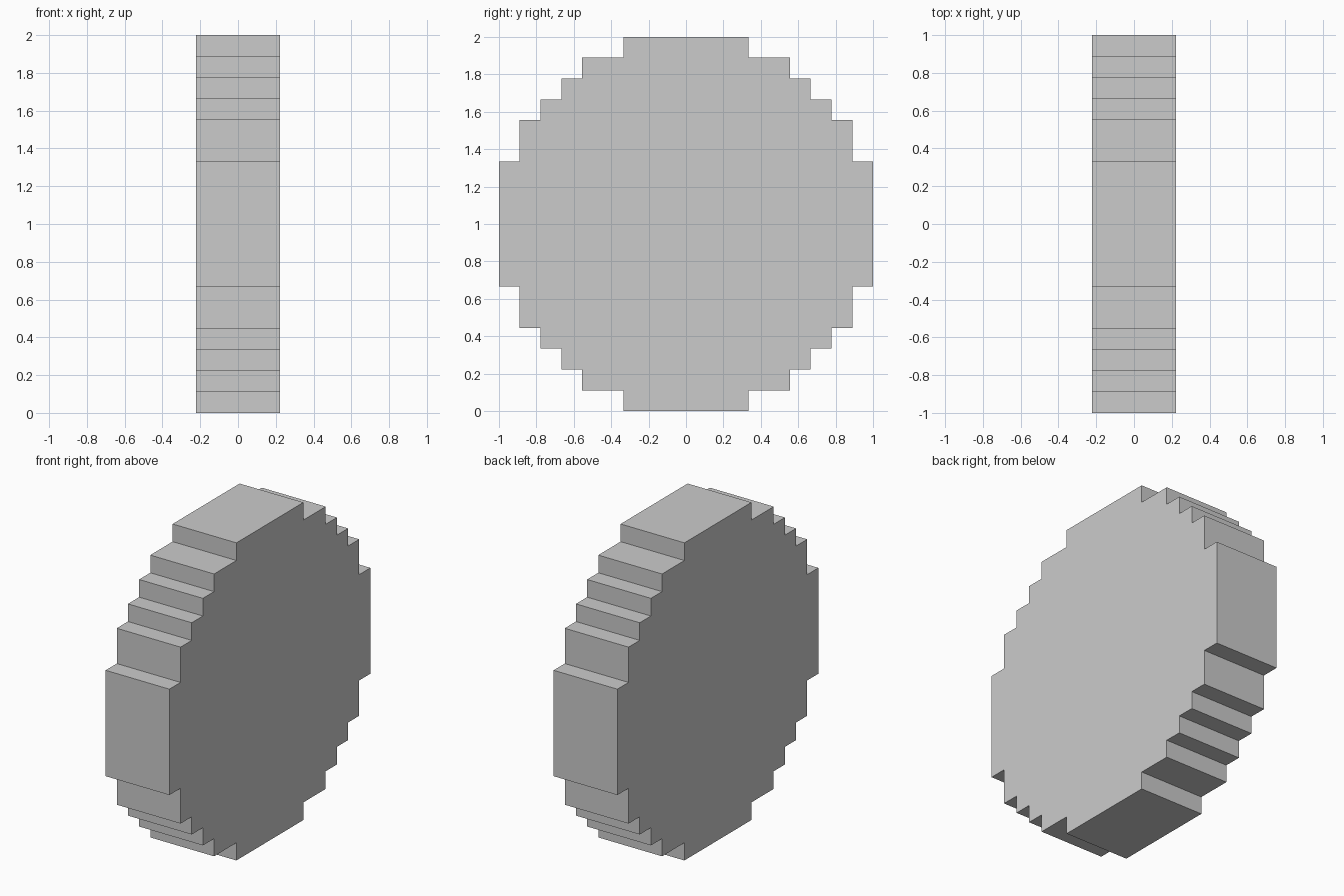
import bpy, bmesh

if "Cube" in bpy.data.objects:
    bpy.data.objects.remove(bpy.data.objects["Cube"])

U = 1 / 9            # size of one block step
HALF_THICK = 2 * U

# Stepped quarter outline (y, z from the centre), from the side to the top
quarter = [(9, 3), (8, 3), (8, 5), (7, 5), (7, 6), (6, 6),
           (6, 7), (5, 7), (5, 8), (3, 8), (3, 9)]

# Mirror the quarter into a full closed outline
upper = quarter + [(-y, z) for y, z in reversed(quarter)]
outline = upper + [(y, -z) for y, z in reversed(upper)]

# Fill the outline and extrude it across the wheel's thickness
bm = bmesh.new()
face = bm.faces.new([bm.verts.new((-HALF_THICK, y * U, 1 + z * U)) for y, z in outline])
ext = bmesh.ops.extrude_face_region(bm, geom=[face], use_keep_orig=True)
moved = [g for g in ext["geom"] if isinstance(g, bmesh.types.BMVert)]
bmesh.ops.translate(bm, verts=moved, vec=(2 * HALF_THICK, 0, 0))
bmesh.ops.recalc_face_normals(bm, faces=bm.faces)

mesh = bpy.data.meshes.new("stepped_wheel")
bm.to_mesh(mesh)
bm.free()
wheel = bpy.data.objects.new("stepped_wheel", mesh)
bpy.context.collection.objects.link(wheel)
